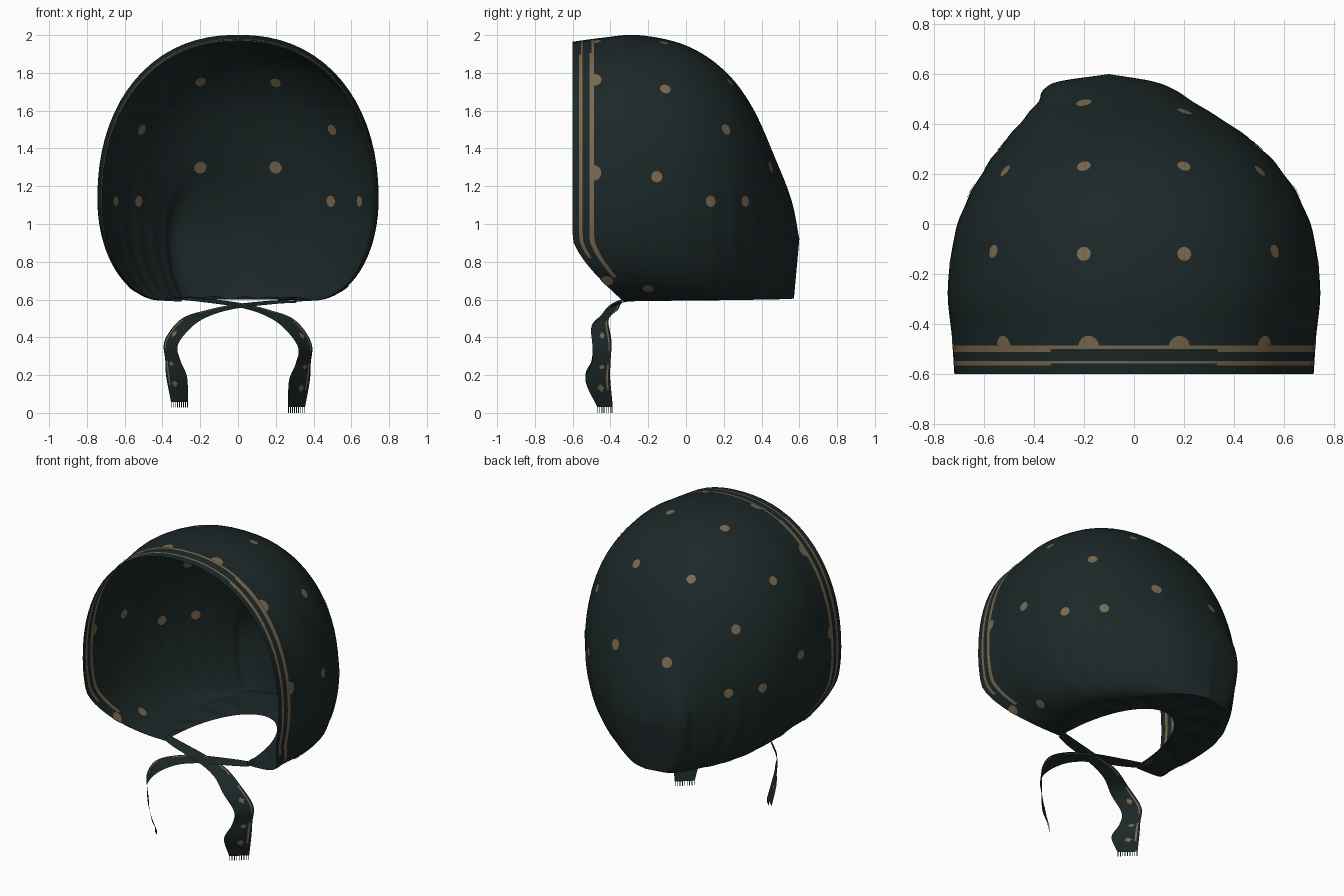
import bpy, bmesh, math
from mathutils import Vector
from mathutils.bvhtree import BVHTree

cube = bpy.data.objects.get("Cube")
if cube:
    bpy.data.objects.remove(cube)


def material(name, color):
    m = bpy.data.materials.new(name)
    m.use_nodes = True
    m.diffuse_color = (*color, 1)
    m.node_tree.nodes["Principled BSDF"].inputs["Base Color"].default_value = (*color, 1)
    return m


MATS = [material("dark_teal_cloth", (0.0115, 0.0205, 0.0208)),
        material("tan_print", (0.19, 0.14, 0.078))]


def finish(bm, name):
    mesh = bpy.data.meshes.new(name)
    bm.to_mesh(mesh)
    for m in MATS:
        mesh.materials.append(m)
    for p in mesh.polygons:
        p.use_smooth = True
    ob = bpy.data.objects.new(name, mesh)
    bpy.context.collection.objects.link(ob)
    return ob


def spline(rows, s):
    """Smooth curve through the rows, one row per unit of s."""
    n = len(rows) - 1
    i = min(int(s), n - 1)
    t = s - i
    p1, p2 = Vector(rows[i]), Vector(rows[i + 1])
    p0 = Vector(rows[i - 1]) if i else 2 * p1 - p2
    p3 = Vector(rows[i + 2]) if i + 2 <= n else 2 * p2 - p1
    return p1 + t / 2 * (p2 - p0 + t * (2 * p0 - 5 * p1 + 4 * p2 - p3
                                        + t * (3 * (p1 - p2) + p3 - p0)))


def grid(bm, points, rule):
    """Skin a list of point rows; rule(row, column) picks the material."""
    vs = [[bm.verts.new(p) for p in row] for row in points]
    for i in range(len(vs) - 1):
        for j in range(len(vs[0]) - 1):
            f = bm.faces.new((vs[i][j], vs[i + 1][j], vs[i + 1][j + 1], vs[i][j + 1]))
            f.material_index = rule(i, j)


# Hood arches from the face rim to the back:
# y, top, -x width, +x width, widest height, -x hem, +x hem
ARCHES = [(-.60, 1.965, .718, .718, 1.13, .30, .30),
          (-.45, 1.985, .728, .728, 1.13, .34, .34),
          (-.25, 2.00, .744, .744, 1.13, .39, .39),
          (.00, 1.945, .705, .705, 1.12, .42, .38),
          (.20, 1.815, .61, .60, 1.08, .40, .29),
          (.35, 1.62, .50, .45, 1.02, .35, .19),
          (.48, 1.33, .39, .25, .96, .30, .09),
          (.56, 1.12, .33, .11, .92, .24, .0),
          (.60, .92, .10, -.10, .90, .10, -.10)]


def arch(s, count=72):
    y, top, wl, wr, zc, hl, hr = spline(ARCHES, s)
    mid, w = (wr - wl) / 2, max((wl + wr) / 2, 0)
    low = .59 + .015 * s / 8
    row = []
    for k in range(count + 1):
        a = (k / count * 2 - 1) * math.pi
        side = math.copysign(1, a)
        q = abs(a)
        if q <= math.pi / 2:
            x = mid + side * w * math.sin(q) ** .9
            z = zc + (top - zc) * max(math.cos(q), 0) ** .92
        else:
            q -= math.pi / 2
            hem = hr if side > 0 else -hl
            x = hem + (mid + side * w - hem) * max(math.cos(q), 0) ** (.7 + .12 * s)
            z = zc - (zc - low) * math.sin(q)
        # gathered folds on the lower back sides
        fade = max(0, min(1, (1.4 - z) * 2)) * max(0, min(1, s - 2.5))
        x *= 1 + .007 * fade * math.sin(s * 9)
        # the rim sweeps back under the jaw
        t = max(0, (.92 - z) / .33)
        front, back = -.6 + .27 * t ** 1.4, .6 - .03 * t
        row.append(Vector((x, front + (y + .6) * (back - front) / 1.2, z)))
    return row


stations = [0, .12, .235, .30, .37, .49, .61, .69, .78, .89] + [1 + i / 8 for i in range(57)]
arches = [arch(s) for s in stations]


def border(i, j):
    """Two printed stripes along the rim, thinner on the crown, ending at the jaw."""
    from_jaw = min(j, 71 - j)
    crown = from_jaw >= 31
    first = (i == 3 or i == 2 and not crown) and from_jaw >= 11
    second = (i == 7 or i == 6 and not crown) and from_jaw >= 8
    return int(first or second)


bm = bmesh.new()
grid(bm, arches, border)
bmesh.ops.remove_doubles(bm, verts=bm.verts, dist=.0005)
bmesh.ops.recalc_face_normals(bm, faces=bm.faces)
tree = BVHTree.FromBMesh(bm)
finish(bm, "hood")

# Underside gathered in to a smaller neck opening
outer = [row[0] for row in arches] + [row[-1] for row in reversed(arches)]
rows = []
for p in outer:
    a = math.atan2(max(p.y + .33, 0), p.x)
    inner = Vector((.29 * math.cos(a), -.32 + .6 * math.sin(a), .6))
    row = []
    for k in range(9):
        t = k / 8
        v = p.lerp(inner, t)
        v.z += math.sin(t * math.pi) * .008 * (1 + math.sin(a * 22))
        row.append(v)
    rows.append(row)
bm = bmesh.new()
grid(bm, rows, lambda i, j: 0)
bmesh.ops.remove_doubles(bm, verts=bm.verts, dist=.0005)
bmesh.ops.recalc_face_normals(bm, faces=bm.faces)
finish(bm, "neck_gather")

# Printed dots, laid on both faces of the cloth
dots = bmesh.new()


def dot(origin, direction, radius, half=False):
    hit, normal, _, _ = tree.ray_cast(Vector(origin), Vector(direction))
    if hit is None:
        return
    # v runs towards the back, so a half dot keeps only its rear part
    u = Vector((0, 1, 0)).cross(normal).normalized()
    v = normal.cross(u)
    if v.y < 0:
        v = -v
    span = math.pi if half else math.tau
    for lift in (.004, -.004):
        rings = []
        for r in (0, .5, 1):
            ring = []
            for k in range(13):
                a = k * span / 12
                p = hit + radius * r * (u * math.cos(a) + v * math.sin(a))
                near, _, _, _ = tree.find_nearest(p)
                ring.append(near + normal * lift)
            rings.append(ring)
        grid(dots, rings, lambda i, j: 1)


for side in (-1, 1):
    for x, y in ((.2, .23), (.2, -.12), (.56, -.11)):
        dot((side * x, y, 3), (0, 0, -1), .029)
    for y, z in ((-.155, 1.25), (.21, 1.5), (.13, 1.12), (.31, 1.12), (-.2, .66)):
        dot((side * 3, y, z), (-side, 0, 0), .03)
    dot((side * .2, 3, 1.3), (0, -1, 0), .034)
    # half dots along the border stripe
    for x in (.18, .52):
        dot((side * x, -.488, 3), (0, 0, -1), .042, True)
    dot((side * 3, -.49, 1.27), (-side, 0, 0), .042, True)
    # printed patch where the border meets the jaw
    dot((side * 3, -.42, .7), (-side, 0, 0), .034)
bmesh.ops.remove_doubles(dots, verts=dots.verts, dist=.0005)
finish(dots, "printed_dots")

# Ties: centre point and half-width vector towards the outer edge
TIE = [(-.31, -.31, .597, 0, .025, .006),
       (-.2, -.345, .592, 0, .03, .01),
       (0, -.38, .568, 0, .035, .012),
       (.15, -.405, .53, .01, .045, .015),
       (.27, -.455, .472, .03, .045, .02),
       (.353, -.445, .36, .035, .05, .012),
       (.345, -.45, .26, .04, .05, 0),
       (.325, -.467, .17, .055, .065, 0),
       (.31, -.43, .03, .045, .04, 0)]
COLUMNS = (-1, -.5, 0, .5, .68, .82, 1)


def tie(side, name):
    def place(s, c):
        x, y, z, a, b, d = spline(TIE, s)
        z += c * d
        raised = .03 * (1 - z / .6) if side < 0 else 0
        cross = .008 * side if s < 4 else 0
        return Vector((side * (x + c * a), y + c * b, z + raised + cross * (1 - s / 4)))

    bm = bmesh.new()
    steps = 64
    grid(bm, [[place(8 * i / steps, c) for c in COLUMNS] for i in range(steps + 1)],
         lambda i, j: 1 if j == 4 and i % 16 < 11 and i > 12 else 0)
    # small printed lozenges on the hanging part
    for s in (4.6, 6.2, 7.3):
        for lift in (-.003, .003):
            off = Vector((-side * lift, lift, 0))
            f = bm.faces.new([bm.verts.new(place(s + ds, c) + off)
                              for ds, c in ((-.15, .2), (0, -.1), (.15, .2), (0, .5))])
            f.material_index = 1
    # fringe threads
    for k in range(9):
        c = -.95 + k * .2375
        p, q = place(8, c - .04), place(8, c + .04)
        drop = Vector((0, 0, -.03))
        bm.faces.new([bm.verts.new(v) for v in (p, q, q + drop, p + drop)])
    finish(bm, name)


tie(1, "tie_left")
tie(-1, "tie_right")
